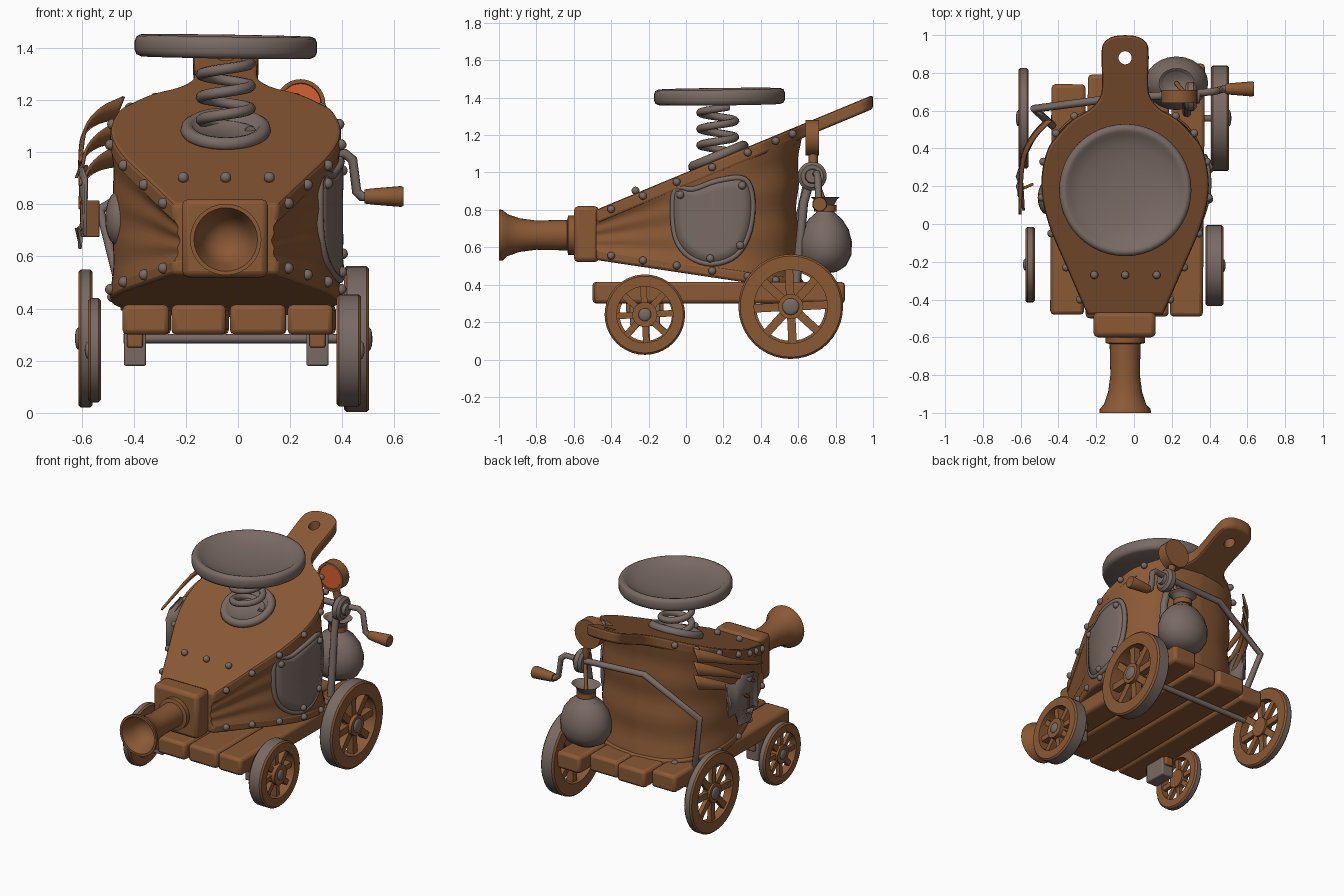
import bpy, bmesh, math, random
from mathutils import Vector, Matrix

random.seed(4)
if "Cube" in bpy.data.objects:
    bpy.data.objects.remove(bpy.data.objects["Cube"], do_unlink=True)


def material(name, rgb):
    m = bpy.data.materials.new(name)
    m.use_nodes = True
    m.diffuse_color = (*rgb, 1)
    m.node_tree.nodes["Principled BSDF"].inputs["Base Color"].default_value = (*rgb, 1)
    return m


WOOD = material("brown wood", (0.255, 0.1, 0.036))
METAL = material("dull metal", (0.192, 0.144, 0.126))
DIAL = material("orange dial", (0.66, 0.115, 0.028))
CX = -0.047          # centre line of the bellows
TURN = {"X": Matrix.Rotation(math.pi / 2, 4, "Y"),
        "Y": Matrix.Rotation(-math.pi / 2, 4, "X"), "Z": Matrix.Identity(4)}


def finish(bm, name, mats, bevel=0, angle=40):
    bmesh.ops.recalc_face_normals(bm, faces=bm.faces[:])
    me = bpy.data.meshes.new(name)
    bm.to_mesh(me)
    bm.free()
    ob = bpy.data.objects.new(name, me)
    bpy.context.collection.objects.link(ob)
    for m in mats:
        me.materials.append(m)
    if bevel:
        b = ob.modifiers.new("bevel", "BEVEL")
        b.width, b.segments, b.limit_method = bevel, 2, "ANGLE"
    smooth(ob, angle)
    return ob


def select(ob):
    bpy.ops.object.select_all(action="DESELECT")
    ob.select_set(True)
    bpy.context.view_layer.objects.active = ob


def smooth(ob, angle=40):
    select(ob)
    bpy.ops.object.shade_smooth_by_angle(angle=math.radians(angle))


def box(name, lo, hi, mat, bevel=0.02, turn=0):
    lo, hi = Vector(lo), Vector(hi)
    bm = bmesh.new()
    bmesh.ops.create_cube(bm, size=1, matrix=Matrix.Translation((lo + hi) / 2)
                          @ Matrix.Rotation(turn, 4, "Z") @ Matrix.Diagonal((*(hi - lo), 1)))
    return finish(bm, name, [mat], bevel)


def spin(bm, profile, seg, mtx):
    """Revolve (radius, height) points; radius 0 closes with a single point."""
    rows = []
    for r, h in profile:
        n = seg if r > 0 else 1
        rows.append([bm.verts.new(mtx @ Vector((r * math.cos(k * math.tau / seg),
                     r * math.sin(k * math.tau / seg), h))) for k in range(n)])
    for a, b in zip(rows, rows[1:]):
        for k in range(seg):
            q = [a[k % len(a)], a[(k + 1) % len(a)], b[(k + 1) % len(b)], b[k % len(b)]]
            q = list(dict.fromkeys(q))
            if len(q) > 2:
                bm.faces.new(q)


def lathe(name, profile, centre, axis, mat, seg=32, tilt=Matrix.Identity(4), angle=40):
    bm = bmesh.new()
    spin(bm, profile, seg, Matrix.Translation(centre) @ tilt @ TURN[axis])
    return finish(bm, name, [mat], angle=angle)


def ball(name, centre, size, mat):
    bm = bmesh.new()
    bmesh.ops.create_uvsphere(bm, u_segments=16, v_segments=10, radius=1,
                              matrix=Matrix.Translation(centre) @ Matrix.Diagonal((*size, 1)))
    return finish(bm, name, [mat], angle=60)


def tube(name, pts, radius, mat, closed=False):
    cu = bpy.data.curves.new(name, "CURVE")
    cu.dimensions, cu.bevel_depth, cu.bevel_resolution, cu.use_fill_caps = "3D", radius, 2, True
    s = cu.splines.new("POLY")
    s.points.add(len(pts) - 1)
    for p, co in zip(s.points, pts):
        p.co = (*co, 1)
    s.use_cyclic_u = closed
    cu.materials.append(mat)
    ob = bpy.data.objects.new(name, cu)
    bpy.context.collection.objects.link(ob)
    select(ob)
    bpy.ops.object.convert(target="MESH")
    smooth(bpy.context.object, 50)


def spline(pts, steps=6, closed=False):
    """Catmull-Rom points through pts."""
    pts = [Vector(p) for p in pts]
    n, out = len(pts), []
    get = (lambda i: pts[i % n]) if closed else (lambda i: pts[max(0, min(n - 1, i))])
    for i in range(n if closed else n - 1):
        a, b, c, d = (get(i + j) for j in (-1, 0, 1, 2))
        for k in range(steps):
            t = k / steps
            out.append(0.5 * (2 * b + (c - a) * t + (2 * a - 5 * b + 4 * c - d) * t * t
                              + (3 * b - a - 3 * c + d) * t ** 3))
    return out if closed else out + [pts[-1]]


# Plan outlines (half width, y)
half = [(0.2, -0.48), (0.3, -0.25), (0.405, 0), (0.443, 0.2), (0.415, 0.38)]
body_half = spline(half + [(0.32, 0.53), (0.18, 0.605), (0, 0.63)])
grip_half = spline(half + [(0.365, 0.46), (0.28, 0.55), (0.19, 0.605), (0.14, 0.66), (0.122, 0.73),
                           (0.125, 0.9), (0.112, 0.96), (0.065, 0.992), (0, 1)])


def full(side):
    return [(CX + w, y) for w, y in side] + [(CX - w, y) for w, y in side[-2::-1]]


def width(y):
    for (w0, y0), (w1, y1) in zip(body_half, body_half[1:]):
        if y0 <= y <= y1:
            return w0 + (w1 - w0) * (y - y0) / (y1 - y0)
    return 0.2


def top_z(y): return 1.0 + 0.415 * y
def low_z(y): return 0.46 - 0.15 * y


def board(name, outline, zf, thick):
    bm = bmesh.new()
    lo, hi = ([bm.verts.new((x, y, zf(y) + d)) for x, y in outline] for d in (0, thick))
    bm.faces.new(lo)
    bm.faces.new(hi)
    for k in range(len(lo)):
        j = (k + 1) % len(lo)
        bm.faces.new((lo[k], lo[j], hi[j], hi[k]))
    return finish(bm, name, [WOOD], 0.014)


top = board("top_board", full(grip_half), lambda y: top_z(y) - 0.075, 0.075)
board("bottom_board", full(body_half), low_z, 0.06)
cutter = lathe("handle_hole_cutter", [(0, -0.3), (0.035, -0.3), (0.035, 0.3), (0, 0.3)],
               (CX, 0.88, 1.35), "Z", WOOD, 20)
cut = top.modifiers.new("hole", "BOOLEAN")
cut.object, cut.solver = cutter, "EXACT"
select(top)
bpy.ops.object.convert(target="MESH")
smooth(top, 35)
bpy.data.objects.remove(cutter, do_unlink=True)


# Leather bellows, pinched towards the nozzle with soft folds
def pinch(y, t):
    front = max(0, min(1, (0.15 - y) / 0.4))
    fold = (0.006 + 0.014 * front) * (math.cos(t * 3 * math.tau) - 1)
    return 0.992 + fold - (0.018 + 0.06 * front) * math.sin(math.pi * t)


bm = bmesh.new()
rows, ring = 19, full(body_half)
grid = []
for r in range(rows):
    t = r / (rows - 1)
    grid.append([bm.verts.new((CX + (x - CX) * pinch(y, t), (y + 0.48) * pinch(1, t) - 0.48,
                 (low_z(y) + 0.05) * (1 - t) + (top_z(y) - 0.06) * t)) for x, y in ring])
for a, b in zip(grid, grid[1:]):
    for k in range(len(ring)):
        j = (k + 1) % len(ring)
        bm.faces.new((a[k], a[j], b[j], b[k]))
finish(bm, "leather_bellows", [WOOD], angle=60)

# Rivets on the board edges and across the front
RIV = (0.021, 0.021, 0.021)
for zf, off in ((top_z, -0.03), (low_z, 0.035)):
    for y in (-0.4, -0.23, -0.05, 0.14, 0.33, 0.48, 0.57):
        for s in (-1, 1):
            ball("rivet", (CX + s * (width(y) + 0.004), y, zf(y) + off), RIV, METAL)
for x in (-0.21, CX, 0.12):
    ball("front_rivet", (x, -0.27, top_z(-0.27) + 0.015), RIV, METAL)

# Nozzle
box("nozzle_block", (-0.215, -0.6, 0.52), (0.115, -0.465, 0.82), WOOD, 0.025)
lathe("nozzle", [(0, 0.42), (0.105, 0.42), (0.105, 0.37), (0.082, 0.365), (0.078, 0.2), (0.09, 0.11),
      (0.112, 0.045), (0.135, 0.02), (0.137, 0), (0.122, 0), (0.11, 0.03), (0.094, 0.075), (0.07, 0.12),
      (0.035, 0.14), (0, 0.145)], (CX, -1, 0.665), "Y", WOOD)

# Spring seat
slope = Matrix.Rotation(math.atan(0.415), 4, "X")
lathe("spring_base", [(0, 0), (0.165, 0), (0.174, 0.015), (0.168, 0.035), (0.15, 0.047), (0.13, 0.04),
      (0.115, 0.015), (0, 0.015)], (CX, 0.18, top_z(0.18) - 0.005), "Z", METAL, tilt=slope, angle=65)
turns = [k / 20 for k in range(63)]
tube("spring", [(CX + 0.095 * math.cos(t * math.tau), 0.17 + 0.095 * math.sin(t * math.tau),
     1.08 + 0.27 * t / 3.1) for t in turns], 0.021, METAL)
lathe("round_seat", [(0, 0), (0.325, 0), (0.343, 0.008), (0.35, 0.025), (0.35, 0.06), (0.343, 0.077),
      (0.328, 0.084), (0.312, 0.08), (0.295, 0.066), (0.24, 0.045), (0.16, 0.028), (0.08, 0.021), (0, 0.019)],
      (CX, 0.18, 1.363), "Z", METAL, 48, Matrix.Rotation(0.012, 4, "X") @ Matrix.Rotation(0.015, 4, "Y"), 65)

# Shield patch wrapped on the side
shield = spline([(-0.055, 0.915), (0.04, 0.91), (0.17, 0.955), (0.31, 0.965), (0.355, 0.86), (0.34, 0.69),
                 (0.27, 0.56), (0.14, 0.512), (0.02, 0.55), (-0.05, 0.64), (-0.07, 0.77)], 4, True)


def on_side(y, z):
    front = max(0, (0.15 - y) / 0.4)
    return Vector((CX + width(y) * (0.995 - 0.08 * front), y, z))


bm = bmesh.new()
loops = [[bm.verts.new(on_side(0.14 + (y - 0.14) * s, 0.75 + (z - 0.75) * s)) for y, z in shield]
         for s in (1, 0.75, 0.5, 0.25)]
for a, b in zip(loops, loops[1:]):
    for k in range(len(a)):
        j = (k + 1) % len(a)
        bm.faces.new((a[k], a[j], b[j], b[k]))
bm.faces.new(loops[-1])
patch = finish(bm, "side_patch", [METAL])
thick = patch.modifiers.new("thick", "SOLIDIFY")
thick.thickness, thick.offset = 0.02, 0
tube("patch_rim", [on_side(y, z) for y, z in shield], 0.016, METAL, True)
for y, z in ((-0.03, 0.88), (0.3, 0.93), (0.29, 0.61), (0.13, 0.54)):
    ball("patch_rivet", on_side(y, z) + Vector((0.012, 0, 0)), RIV, METAL)

# Torn patch, flap and burst strips on the other side
bm = bmesh.new()
torn = [(0.07, 0.9), (0.13, 0.94), (0.2, 0.9), (0.26, 0.97), (0.33, 0.93), (0.4, 0.95), (0.37, 0.8),
        (0.39, 0.72), (0.33, 0.73), (0.3, 0.64), (0.25, 0.71), (0.19, 0.63), (0.15, 0.72), (0.08, 0.68)]
bm.faces.new([bm.verts.new((-0.615 + (y - 0.23) ** 2, y, z)) for y, z in torn])
bmesh.ops.triangulate(bm, faces=bm.faces[:])
finish(bm, "torn_patch", [METAL]).modifiers.new("thick", "SOLIDIFY").thickness = 0.012
ball("burst_bulge", (-0.46, 0.14, 0.745), (0.05, 0.09, 0.105), METAL)
box("torn_flap", (-0.605, 0.19, 0.675), (-0.53, 0.205, 0.815), WOOD, 0.004, 0.4)


def strip(pts, wide):
    path = spline(pts, 5)
    bm = bmesh.new()
    pairs = []
    for k, p in enumerate(path):
        w = wide * (1 - 0.85 * k / (len(path) - 1))
        pairs.append([bm.verts.new(p + Vector((0.4 * d * w, 0, d * w))) for d in (-0.5, 0.5)])
    for a, b in zip(pairs, pairs[1:]):
        bm.faces.new((a[0], a[1], b[1], b[0]))
    finish(bm, "torn_strip", [WOOD]).modifiers.new("thick", "SOLIDIFY").thickness = 0.012


for drop, reach in ((0, 0), (0.09, 0.08), (0.18, 0.14)):
    strip([(-0.46, 0.55, 1.17 - drop), (-0.54, 0.46, 1.14 - drop), (-0.595, 0.33, 1.08 - drop),
           (-0.61, 0.05 + reach, 0.97 - drop)], 0.09)

# Plank deck, axle and brackets
for x0, x1, y0, y1 in ((-0.44, -0.26, -0.48, 0.74), (-0.25, -0.04, -0.5, 0.79),
                       (-0.03, 0.185, -0.49, 0.77), (0.195, 0.37, -0.49, 0.85)):
    box("deck_plank", (x0, y0, 0.3), (x1, y1, 0.415), WOOD, 0.02, random.uniform(-0.012, 0.012))
tube("rear_axle", [(-0.44, 0.56, 0.285), (0.42, 0.56, 0.285)], 0.018, METAL)
for x in (-0.395, 0.305):
    box("axle_bracket", (x - 0.043, -0.3, 0.18), (x + 0.043, -0.14, 0.31), METAL, 0.008)
    box("bracket_wedge", (x - 0.03, -0.32, 0.25), (x + 0.03, -0.12, 0.31), WOOD, 0.008)


# Spoked wheels with metal treads
def wheel(name, centre, R, wide, out, hub):
    place = Matrix.Translation(centre)
    h, r = wide / 2, R * 0.7
    bm = bmesh.new()
    spin(bm, [(r, -h), (R - 0.01, -h), (R, 0.01 - h), (R, h - 0.01), (R - 0.01, h), (r, h), (r, -h)],
         40, place @ TURN["X"])
    for f in bm.faces:
        d = f.calc_center_median() - Vector(centre)
        f.material_index = int(Vector((d.y, d.z)).length > R * 0.98)
    for k in range(8):
        bmesh.ops.create_cube(bm, size=1, matrix=place @ Matrix.Rotation(k * math.tau / 8 + 0.05, 4, "X")
                              @ Matrix.Translation((0, 0, r * 0.52))
                              @ Matrix.Diagonal((wide * 0.5, R * 0.16, r, 1)))
    bmesh.ops.remove_doubles(bm, verts=bm.verts[:], dist=0.0001)
    finish(bm, name, [WOOD, METAL])
    lathe(name + "_hub", [(0, -h), (R * hub, -h), (R * hub, h), (0, h)], centre, "X", WOOD, 24)
    ball(name + "_bolt", Vector(centre) + Vector((out * h, 0, 0)), (0.013, R * 0.16, R * 0.16), METAL)


wheel("front_left_wheel", (0.425, -0.22, 0.24), 0.215, 0.095, 1, 0.31)
wheel("rear_left_wheel", (0.455, 0.56, 0.283), 0.28, 0.095, 1, 0.24)
wheel("front_right_wheel", (-0.55, -0.215, 0.24), 0.2, 0.05, -1, 0.3)
wheel("rear_right_wheel", (-0.585, 0.56, 0.285), 0.265, 0.055, -1, 0.24)

# Pipe, valve, crank, gauge and sack
tube("back_pipe", [(0.3, 0.69, 0.99), (-0.15, 0.66, 1.0), (-0.53, 0.61, 0.78), (-0.43, 0.52, 0.4)], 0.021, METAL)
tube("down_pipe", [(0.27, 0.67, 0.98), (0.28, 0.63, 0.84), (0.28, 0.59, 0.41)], 0.024, METAL)
lathe("valve", [(0, -0.03), (0.06, -0.03), (0.077, -0.015), (0.077, 0.015), (0.06, 0.03), (0.04, 0.03),
      (0.035, 0.05), (0, 0.05)], (0.3, 0.675, 0.98), "X", METAL)
tube("crank_arm", [(0.3, 0.69, 0.99), (0.41, 0.7, 0.995), (0.44, 0.705, 0.97), (0.455, 0.71, 0.85),
     (0.475, 0.715, 0.83), (0.52, 0.715, 0.83)], 0.019, METAL)
lathe("crank_grip", [(0, 0), (0.027, 0), (0.031, 0.03), (0.04, 0.14), (0.036, 0.15), (0, 0.15)],
      (0.485, 0.715, 0.83), "X", WOOD, 20)
tube("gauge_stem", [(0.25, 0.68, 1.12), (0.28, 0.68, 1.0)], 0.025, WOOD)
lathe("gauge", [(0, 0.01), (0.078, 0.01), (0.08, 0), (0.095, 0), (0.095, 0.07), (0, 0.07)],
      (0.24, 0.64, 1.185), "Y", WOOD)
lathe("gauge_face", [(0, 0), (0.078, 0), (0.078, 0.008), (0, 0.008)], (0.24, 0.643, 1.185), "Y", DIAL)
lathe("sack", [(0, 0), (0.06, 0.008), (0.11, 0.04), (0.14, 0.1), (0.142, 0.17), (0.125, 0.235), (0.09, 0.29),
      (0.05, 0.325), (0.04, 0.35), (0.065, 0.4), (0.08, 0.41), (0.03, 0.37), (0, 0.37)],
      (0.225, 0.745, 0.46), "Z", METAL, 24, Matrix.Diagonal((1.18, 1, 1, 1)))
lathe("sack_tie", [(0.03, 0), (0.06, 0), (0.06, 0.035), (0.03, 0.035)], (0.225, 0.745, 0.79), "Z", WOOD, 20)
tube("sack_cord", [(0.225, 0.745, 0.83), (0.27, 0.69, 0.98)], 0.012, WOOD)
